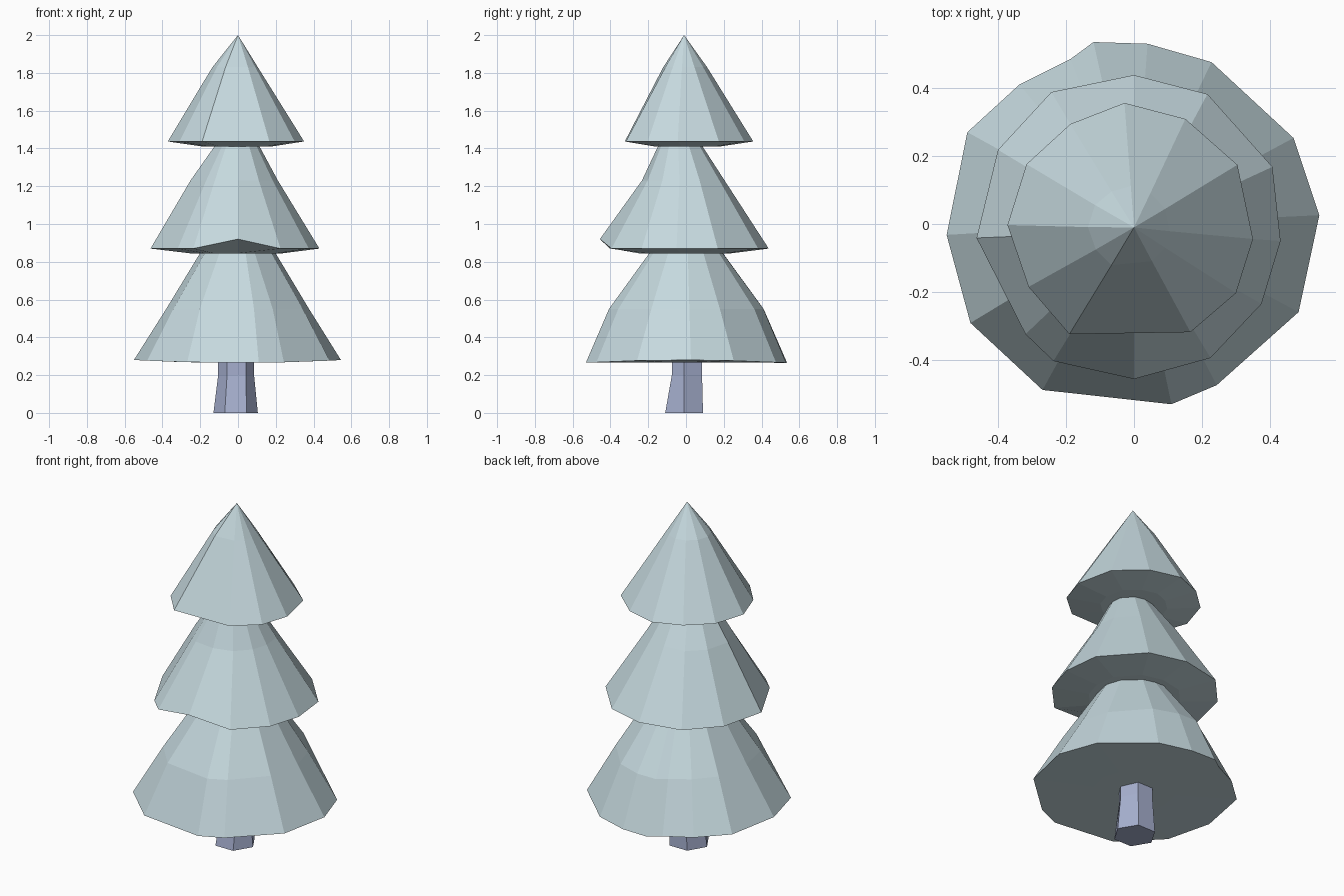
import bpy, bmesh, math

if "Cube" in bpy.data.objects:
    bpy.data.objects.remove(bpy.data.objects["Cube"])


def material(name, rgb):
    m = bpy.data.materials.new(name)
    m.diffuse_color = (*rgb, 1)
    m.use_nodes = True
    m.node_tree.nodes["Principled BSDF"].inputs["Base Color"].default_value = m.diffuse_color
    return m


def loft(name, rings, mat):
    """Flat-faced closed solid through equal-count rings; a one-point ring is a tip."""
    bm = bmesh.new()
    vs = [[bm.verts.new(p) for p in r] for r in rings]
    for a, b in zip(vs, vs[1:]):
        n = max(len(a), len(b))
        for i in range(n):
            j = (i + 1) % n
            if len(b) == 1:
                bm.faces.new((a[i], a[j], b[0]))
            else:
                bm.faces.new((a[i], a[j], b[j], b[i]))
    for r in (vs[0], vs[-1]):
        if len(r) > 2:
            bm.faces.new(r)
    bmesh.ops.recalc_face_normals(bm, faces=bm.faces)
    me = bpy.data.meshes.new(name)
    bm.to_mesh(me)
    bm.free()
    me.materials.append(mat)
    ob = bpy.data.objects.new(name, me)
    bpy.context.collection.objects.link(ob)
    return ob


def scaled(rim, s, z, dy=0.0, bulge=lambda a: 0.0):
    """Copy of the rim outline, shrunk, with an outward bulge by direction."""
    out = []
    for x, y in rim:
        a = math.atan2(y, x)
        b = bulge(a)
        out.append((x * s + b * math.cos(a), y * s + dy + b * math.sin(a), z))
    return out


needles = material("needles", (0.56, 0.69, 0.73))
bark = material("bark", (0.38, 0.43, 0.62))

# Irregular rim outlines of the three branch tiers
low = [(.545, .026), (.469, .253), (.228, .476), (.04, .53), (-.119, .535),
       (-.187, .485), (-.337, .41), (-.49, .27), (-.551, -.032), (-.481, -.291),
       (-.269, -.488), (.11, -.53), (.243, -.474), (.484, -.259)]
mid = [(.407, .168), (.216, .382), (0, .438), (-.243, .388), (-.40, .218),
       (-.463, -.041), (-.319, -.324), (-.237, -.403), (0, -.456),
       (.225, -.394), (.375, -.235), (.431, -.05)]
top = [(.304, .174), (.151, .309), (-.028, .356), (-.187, .294), (-.316, .176),
       (-.372, -.003), (-.31, -.185), (-.19, -.324), (.166, -.318),
       (.30, -.203), (.35, -.044)]

# Lower tier: flat underside, swelling towards front and back
low_rim = [(x, y, .265 + .05 * x * x) for x, y in low]
loft("lower_branches", [
    scaled(low, .4, .267), low_rim,
    scaled(low, .69, .55, 0, lambda a: .045 * math.sin(a) ** 2),
    scaled(low, .36, .85)], needles)

# Middle tier: rim lifted in a small notch at the front
mid_rim = [(x, y, .92 if x == 0 and y < 0 else .87) for x, y in mid]
loft("middle_branches", [
    scaled(mid, .55, .845), mid_rim,
    scaled(mid, .49, 1.23, -.01, lambda a: .025 * max(0, -math.cos(a))),
    scaled(mid, .24, 1.43, -.03)], needles)

# Upper tier: ends in the tip
top_rim = [(x, y, 1.437) for x, y in top]
loft("upper_branches", [
    scaled(top, .5, 1.41), top_rim,
    scaled(top, .30, 1.83, -.008, lambda a: .012 - .012 * math.cos(a)),
    [(0, -.01, 2.0)]], needles)

# Trunk: six-sided, flared at the foot
foot = [(.105, -.01), (.045, .09), (-.07, .09), (-.13, -.01), (-.07, -.11), (.045, -.11)]
neck = [(.085, -.01), (.042, .085), (-.058, .085), (-.105, -.01), (-.058, -.075), (.042, -.075)]
loft("trunk", [scaled(foot, 1, 0), scaled(neck, 1, .2), scaled(neck, 1, .28)], bark)
